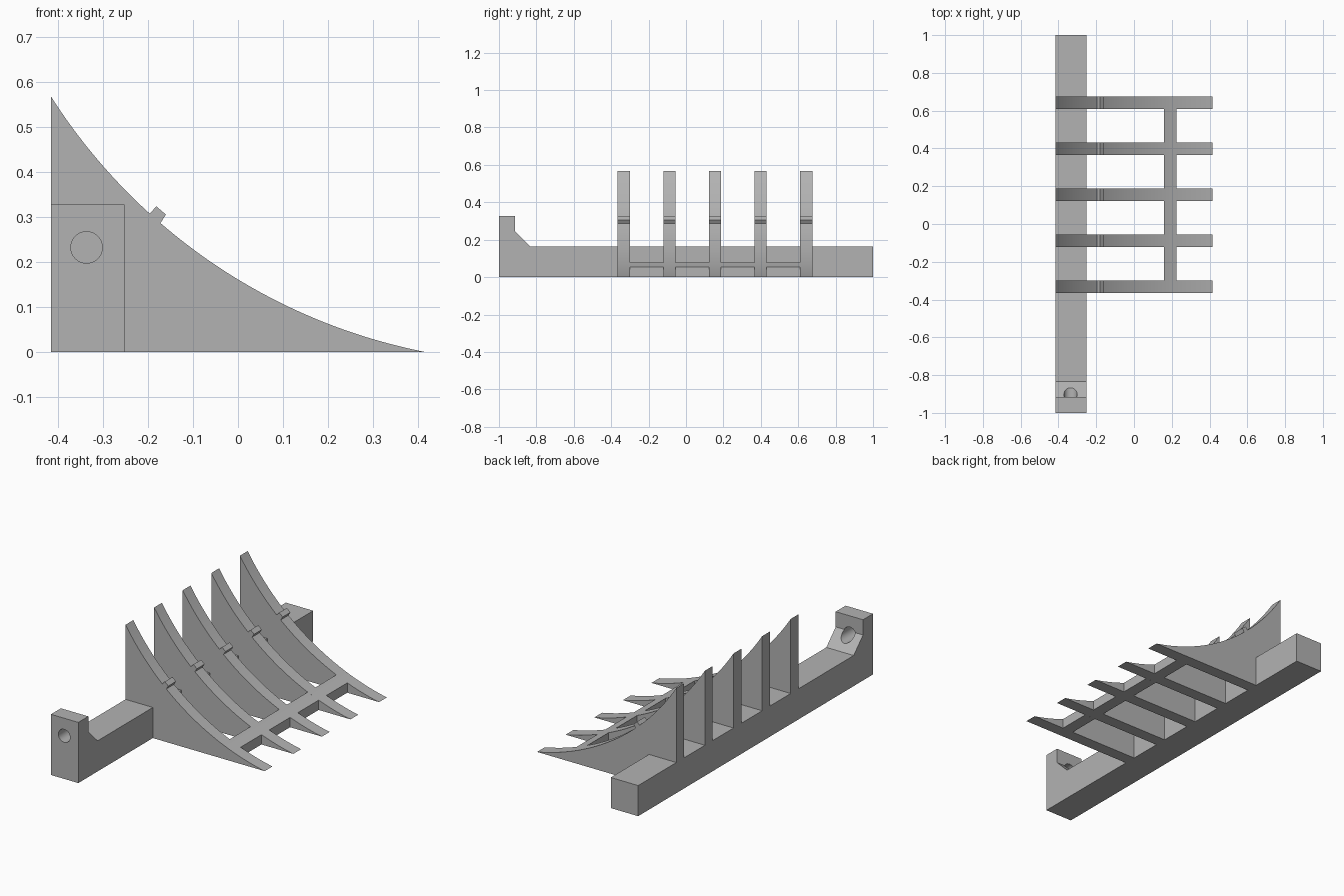
import bpy, bmesh, math
from mathutils import Matrix

cube = bpy.data.objects.get("Cube")
if cube:
    bpy.data.objects.remove(cube, do_unlink=True)

grey = bpy.data.materials.new("plain grey")
grey.use_nodes = True
grey.diffuse_color = (0.45, 0.45, 0.45, 1)
grey.node_tree.nodes["Principled BSDF"].inputs["Base Color"].default_value = (0.45, 0.45, 0.45, 1)


def extrude(name, profile, place, start, end):
    """Prism from a 2D profile; place(u, v, t) gives the 3D point."""
    bm = bmesh.new()
    a = [bm.verts.new(place(u, v, start)) for u, v in profile]
    b = [bm.verts.new(place(u, v, end)) for u, v in profile]
    n = len(profile)
    bm.faces.new(a)
    bm.faces.new(b)
    for i in range(n):
        j = (i + 1) % n
        bm.faces.new((a[i], a[j], b[j], b[i]))
    bmesh.ops.recalc_face_normals(bm, faces=bm.faces)
    mesh = bpy.data.meshes.new(name)
    bm.to_mesh(mesh)
    bm.free()
    mesh.materials.append(grey)
    obj = bpy.data.objects.new(name, mesh)
    bpy.context.collection.objects.link(obj)
    return obj


def along_x(u, v, t):
    return (t, u, v)


def along_y(u, v, t):
    return (u, t, v)


def smooth(obj):
    bpy.ops.object.select_all(action='DESELECT')
    obj.select_set(True)
    bpy.context.view_layer.objects.active = obj
    bpy.ops.object.shade_smooth_by_angle(angle=math.radians(25))


# Concave arc shared by the ribs and the crossbar
CX, CZ, R = 0.662, 1.253, 1.277
BACK, BEAM_X, BEAM_Z, TIP = -0.415, -0.252, 0.165, 0.415


def arc_z(x):
    return max(0.0, CZ - math.sqrt(R * R - (x - CX) ** 2))


def arc(x0, x1, n):
    xs = [x0 + (x1 - x0) * i / n for i in range(n + 1)]
    return [(x, arc_z(x)) for x in xs]


# Long base beam with a raised end lug and chamfer
beam = extrude("base_beam",
               [(-1, 0), (1, 0), (1, BEAM_Z), (-0.835, BEAM_Z),
                (-0.915, 0.245), (-0.915, 0.327), (-1, 0.327)],
               along_x, BACK, BEAM_X)

# Round hole through the lug
hole = [(-0.336 + 0.035 * math.cos(i * math.tau / 40),
         0.232 + 0.035 * math.sin(i * math.tau / 40)) for i in range(40)]
cutter = extrude("hole_cutter", hole, along_y, -1.1, -0.7)
cutter.hide_render = True
cut = beam.modifiers.new("hole", 'BOOLEAN')
cut.object = cutter
cut.operation = 'DIFFERENCE'
cut.solver = 'EXACT'
bpy.context.view_layer.objects.active = beam
bpy.ops.object.modifier_apply(modifier=cut.name)
bpy.data.objects.remove(cutter, do_unlink=True)
smooth(beam)

# Curved ribs standing on the beam, each with a small stop on its edge
stop = [(-0.181, 0.323), (-0.160, 0.305)]
rib_profile = (arc(BACK, -0.196, 12) + stop + arc(-0.172, TIP, 32)
               + [(BEAM_X, 0), (BEAM_X, BEAM_Z), (BACK, BEAM_Z)])
HALF = 0.033
centres = [-0.332 + 0.2435 * i for i in range(5)]
for i, y in enumerate(centres):
    smooth(extrude(f"rib_{i + 1}", rib_profile, along_y, y - HALF, y + HALF))

# Crossbar pieces joining neighbouring ribs, topped by the same arc
bar_profile = arc(0.16, 0.225, 4) + [(0.225, 0), (0.16, 0)]
for i, (y0, y1) in enumerate(zip(centres, centres[1:])):
    smooth(extrude(f"crossbar_{i + 1}", bar_profile, along_y, y0 + HALF, y1 - HALF))
